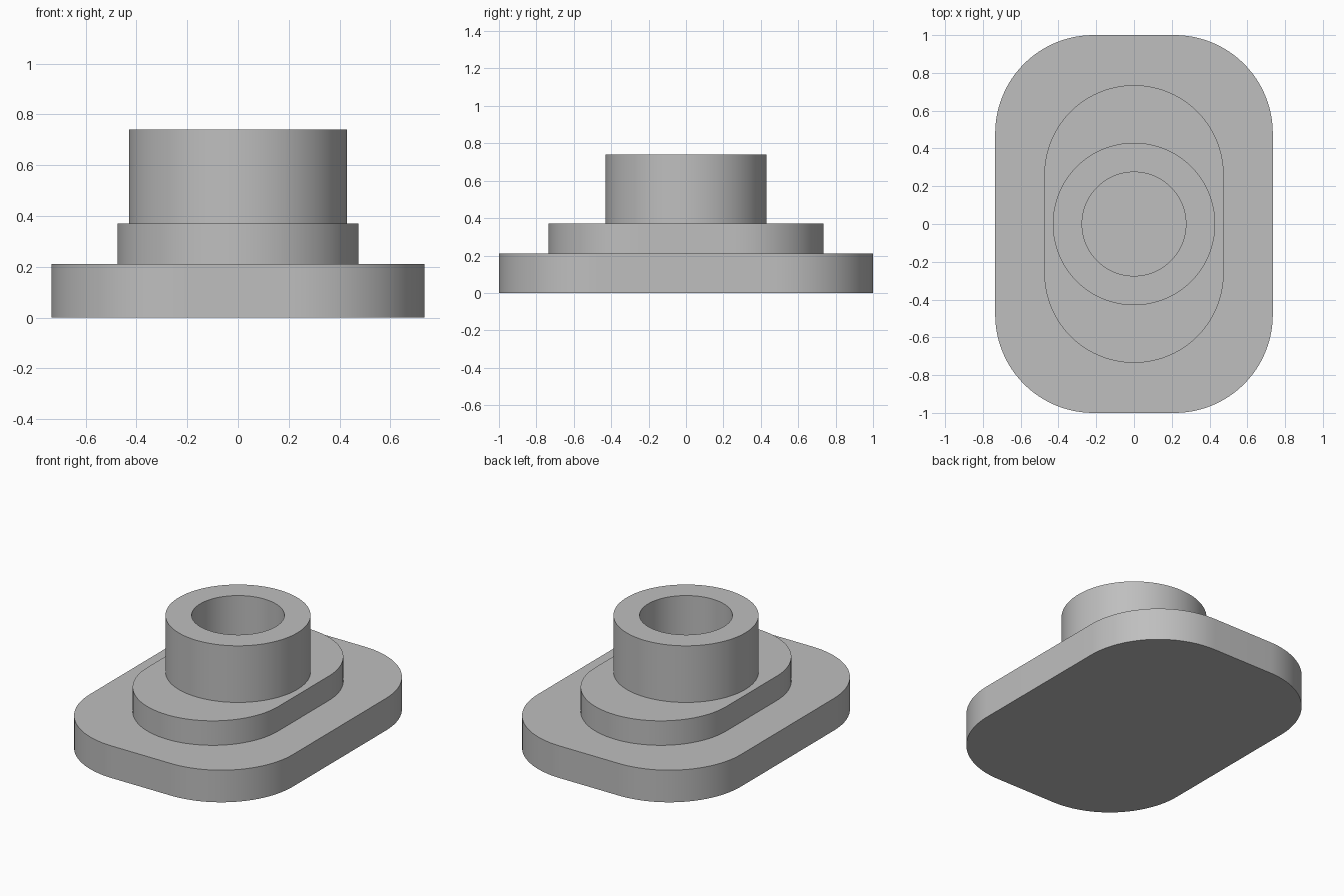
import bpy, bmesh, math

if "Cube" in bpy.data.objects:
    bpy.data.objects.remove(bpy.data.objects["Cube"])

metal = bpy.data.materials.new("grey metal")
metal.diffuse_color = (0.52, 0.52, 0.52, 1)
metal.use_nodes = True
metal.node_tree.nodes["Principled BSDF"].inputs["Base Color"].default_value = metal.diffuse_color


def rounded_outline(half_x, half_y, radius, steps=24):
    """Counter-clockwise rectangle outline with round corners."""
    points = []
    for i, (sx, sy) in enumerate([(1, 1), (-1, 1), (-1, -1), (1, -1)]):
        for k in range(steps + 1):
            a = math.pi / 2 * (i + k / steps)
            points.append((sx * (half_x - radius) + radius * math.cos(a),
                           sy * (half_y - radius) + radius * math.sin(a)))
    return points


def finish(name, bm):
    bmesh.ops.remove_doubles(bm, verts=bm.verts, dist=1e-4)
    bmesh.ops.recalc_face_normals(bm, faces=bm.faces)
    mesh = bpy.data.meshes.new(name)
    bm.to_mesh(mesh)
    bm.free()
    mesh.materials.append(metal)
    obj = bpy.data.objects.new(name, mesh)
    bpy.context.collection.objects.link(obj)
    bpy.ops.object.select_all(action='DESELECT')
    obj.select_set(True)
    bpy.context.view_layer.objects.active = obj
    bpy.ops.object.shade_smooth_by_angle(angle=math.radians(30))


def plate(name, half_x, half_y, radius, z0, z1):
    bm = bmesh.new()
    face = bm.faces.new([bm.verts.new((x, y, z0))
                         for x, y in rounded_outline(half_x, half_y, radius)])
    bmesh.ops.remove_doubles(bm, verts=bm.verts, dist=1e-4)
    top = bmesh.ops.extrude_face_region(bm, geom=bm.faces[:], use_keep_orig=True)
    bmesh.ops.translate(bm, vec=(0, 0, z1 - z0),
                        verts=[v for v in top["geom"] if isinstance(v, bmesh.types.BMVert)])
    finish(name, bm)


def tube(name, outer, inner, z0, z1, steps=96):
    """Spin a rectangular wall section into a hollow collar."""
    bm = bmesh.new()
    section = [bm.verts.new((r, 0, z)) for r, z in
               [(outer, z0), (outer, z1), (inner, z1), (inner, z0)]]
    edges = [bm.edges.new((section[i], section[(i + 1) % 4])) for i in range(4)]
    bmesh.ops.spin(bm, geom=section + edges, cent=(0, 0, 0), axis=(0, 0, 1),
                   angle=2 * math.pi, steps=steps, use_merge=True)
    finish(name, bm)


# Wide base, raised oblong step, and hollow collar
plate("base_plate", 0.735, 1.0, 0.52, 0, 0.21)
plate("raised_step", 0.475, 0.735, 0.475, 0.21, 0.37)
tube("collar", 0.43, 0.275, 0.37, 0.74)
